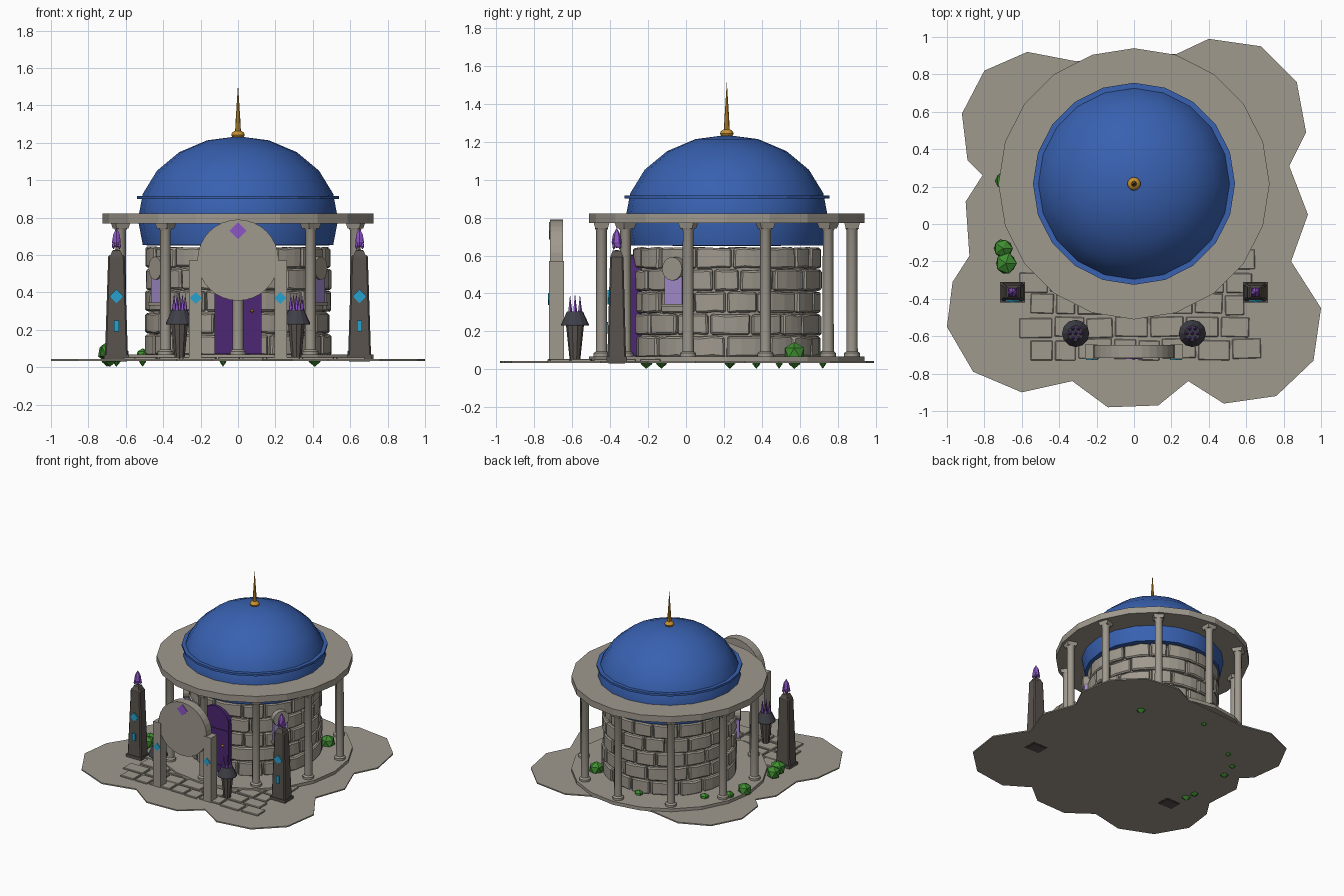
import bpy, bmesh, random
from math import sin, cos, pi, radians
from mathutils import Matrix, Vector

random.seed(4)
cube = bpy.data.objects.get("Cube")
if cube:
    bpy.data.objects.remove(cube)


def material(name, r, g, b):
    m = bpy.data.materials.new(name)
    m.use_nodes = True
    m.diffuse_color = (r, g, b, 1)
    m.node_tree.nodes["Principled BSDF"].inputs["Base Color"].default_value = (r, g, b, 1)
    return m


STONE = material("pale_stone", .35, .32, .27)
BLUE = material("dome_blue", .04, .12, .44)
LEAF = material("leaf_green", .05, .27, .03)
PLUM = material("door_plum", .07, .02, .17)
CRYSTAL = material("crystal_purple", .27, .09, .58)
CYAN = material("rune_cyan", .02, .36, .62)
DARK = material("dark_rock", .1, .085, .075)
SLATE = material("slate", .05, .05, .065)
GOLD = material("gold", .58, .28, .03)
LILAC = material("window_lilac", .38, .27, .62)

CX = Vector((0, .215, 0))  # middle of the round temple


def finish(bm, name, mat, matrix=None, smooth=False):
    if matrix:
        bm.transform(matrix)
    bmesh.ops.recalc_face_normals(bm, faces=bm.faces)
    me = bpy.data.meshes.new(name)
    bm.to_mesh(me)
    bm.free()
    me.materials.append(mat)
    ob = bpy.data.objects.new(name, me)
    bpy.context.collection.objects.link(ob)
    if smooth:
        bpy.ops.object.select_all(action='DESELECT')
        ob.select_set(True)
        bpy.context.view_layer.objects.active = ob
        bpy.ops.object.shade_smooth_by_angle(angle=radians(35))
    return ob


def lathe(name, profile, mat, loc=(0, 0, 0), sides=20, turn=0, smooth=False, rot=None):
    """Turn a profile of (radius, height) about z."""
    bm = bmesh.new()
    rings = []
    for r, z in profile:
        angles = [2 * pi * i / sides + pi / 2 + turn for i in range(sides)]
        rings.append([bm.verts.new((r * cos(a), r * sin(a), z)) for a in angles])
    for low, high in zip(rings, rings[1:]):
        for i in range(sides):
            j = (i + 1) % sides
            bm.faces.new((low[i], low[j], high[j], high[i]))
    bmesh.ops.remove_doubles(bm, verts=bm.verts, dist=1e-5)
    m = Matrix.Translation(loc)
    return finish(bm, name, mat, m @ rot if rot else m, smooth)


def drum(r, low, high):
    return [(0, low), (r, low), (r, high), (0, high)]


def box(name, loc, size, mat, turn=0, taper=1, bevel=0):
    bm = bmesh.new()
    bmesh.ops.create_cube(bm, size=1)
    for v in bm.verts:
        k = taper if v.co.z > 0 else 1
        v.co = Vector((v.co.x * size[0] * k, v.co.y * size[1] * k, v.co.z * size[2]))
    if bevel:
        bmesh.ops.bevel(bm, geom=bm.edges[:], offset=bevel, segments=1, affect='EDGES')
    return finish(bm, name, mat, Matrix.Translation(loc) @ Matrix.Rotation(turn, 4, 'Z'))


def slab(name, outline, low, high, mat, matrix=None):
    """Extrude a flat outline upward from low to high."""
    bm = bmesh.new()
    face = bm.faces.new([bm.verts.new((x, y, low)) for x, y in outline])
    up = bmesh.ops.extrude_face_region(bm, geom=[face])["geom"]
    for v in up:
        if isinstance(v, bmesh.types.BMVert):
            v.co.z = high
    return finish(bm, name, mat, matrix)


UPRIGHT = Matrix.Rotation(pi / 2, 4, 'X')  # lays a flat shape to face the front


def diamond(name, x, y, z, r, mat):
    lathe(name, drum(r, -.004, .004), mat, (x, y, z), 4, rot=UPRIGHT)


# Scalloped ground plate
ground = [(-.57, .92), (-.8, .82), (-.92, .59), (-.89, .34), (-.81, .26), (-.9, .12), (-.88, -.17),
          (-.97, -.31), (-1, -.55), (-.86, -.79), (-.6, -.9), (-.33, -.84), (-.14, -.98), (.13, -.97),
          (.29, -.84), (.48, -.96), (.76, -.92), (.96, -.73), (1, -.45), (.84, -.2), (.93, .05),
          (.83, .31), (.92, .49), (.87, .76), (.68, .95), (.4, .99), (.23, .91), (-.31, .87)]
slab("ground", ground, .034, .044, STONE)

# Paving rows in front of the temple
for row in range(5):
    y = -.67 + row * .12
    x = -.56 - .06 * (row % 2)
    while x < .56:
        w = random.uniform(.11, .2)
        box("paving_stone", (x + w / 2, y + random.uniform(-.008, .008), .046),
            (w - .014, .106, .018), STONE, random.uniform(-.04, .04), bevel=.004)
        x += w

# Temple floor, roof ring and columns
lathe("temple_floor", drum(.725, .04, .068), STONE, CX)
lathe("roof_ring", drum(.725, .77, .822), STONE, CX)
column = [(0, .06), (.042, .06), (.042, .085), (.03, .095), (.028, .73), (.036, .745), (0, .745)]
for i in range(10):
    a = 2 * pi * i / 10 + pi / 2
    at = CX + Vector((.66 * cos(a), .66 * sin(a), 0))
    lathe("column", column, STONE, at, 12, smooth=True)
    box("column_capital", at + Vector((0, 0, .757)), (.066, .066, .03), STONE, a, 1.25)

# Round wall of irregular curved blocks
lathe("wall_core", drum(.472, .06, .64), STONE, CX)


def wall_block(a0, a1, z0, z1, r):
    bm = bmesh.new()
    bmesh.ops.create_cube(bm, size=1)
    along = [e for e in bm.edges if abs(e.verts[0].co.x - e.verts[1].co.x) > .5]
    bmesh.ops.subdivide_edges(bm, edges=along, cuts=2, use_grid_fill=True)
    for v in bm.verts:
        a = a0 + (v.co.x + .5) * (a1 - a0) + random.uniform(-.008, .008)
        z = z0 + (v.co.z + .5) * (z1 - z0) + random.uniform(-.005, .005)
        rad = r if v.co.y > 0 else .45
        v.co = (rad * cos(a), rad * sin(a), z)
    ob = finish(bm, "wall_block", STONE, Matrix.Translation(CX))
    bev = ob.modifiers.new("worn_edges", 'BEVEL')
    bev.width, bev.segments, bev.angle_limit = .009, 1, radians(40)
    bev.limit_method = 'ANGLE'


for row in range(5):
    cuts = [2 * pi * (i + .5 * (row % 2) + random.uniform(-.2, .2)) / 16 for i in range(16)]
    cuts.append(cuts[0] + 2 * pi)
    for a0, a1 in zip(cuts, cuts[1:]):
        z = .065 + row * .117
        wall_block(a0 + .012, a1 - .012, z, z + .108, random.uniform(.488, .503))

# Dome with its band and finial
arc = [pi * i / 10 for i in range(7)]
dome = [(.535 * sin(t), .79 + .445 * cos(t)) for t in arc] + [(0, .65)]
lathe("dome", dome, BLUE, CX, smooth=True)
lathe("dome_band", drum(.54, .9, .917), BLUE, CX)
knob = [(.036 * sin(pi * i / 6), 1.243 - .024 * cos(pi * i / 6)) for i in range(7)]
lathe("finial_knob", knob, GOLD, CX, 12, smooth=True)
lathe("finial_spire", [(0, 1.25), (.016, 1.25), (.012, 1.33), (0, 1.515)], GOLD, CX, 8)

# Arched door
arch = [(-.125, .07), (.125, .07)] + [(.125 * cos(pi * i / 10), .48 + .125 * sin(pi * i / 10)) for i in range(11)]
slab("door", arch, .22, .3, PLUM, UPRIGHT)
for z in (.13, .42):
    box("door_band", (0, -.301, z), (.25, .008, .014), PLUM)
lathe("door_knob", [(0, -.012), (.011, 0), (0, .012)], GOLD, (.075, -.308, .3), 8)

# Windows either side of the door
for side in (-1, 1):
    a = radians(-33) if side > 0 else radians(213)
    out = Vector((cos(a), sin(a), 0))
    at = CX + out * .49
    face = Matrix.Rotation(a + pi / 2, 4, 'Z')
    box("window_pane", at + Vector((0, 0, .415)), (.11, .06, .15), LILAC, a + pi / 2)
    box("window_sill", at + Vector((0, 0, .337)), (.13, .08, .016), STONE, a + pi / 2)
    lathe("window_head", drum(.062, -.04, .04), STONE, at + Vector((0, 0, .53)), 16, rot=face @ UPRIGHT)

# Entrance gate
lathe("gate_disc", drum(.217, -.034, .034), STONE, (0, -.682, .573), 32, rot=UPRIGHT)
diamond("gate_gem", 0, -.717, .73, .046, CRYSTAL)
for side in (-1, 1):
    box("gate_post", (side * .228, -.682, .305), (.066, .078, .53), STONE)
    diamond("gate_rune", side * .225, -.722, .37, .032, CYAN)

    # Obelisk with runes and a crystal
    x, y = side * .65, -.365
    box("obelisk", (x, y, .315), (.125, .1, .57), DARK, taper=.7, bevel=.008)
    box("obelisk_foot", (x, y, .05), (.135, .108, .034), DARK)
    lathe("obelisk_tip", [(0, .58), (.05, .59), (.03, .625), (0, .63)], DARK, (x, y, 0), 4, pi / 4)
    diamond("obelisk_rune", x, y - .045, .38, .037, CYAN)
    box("obelisk_mark", (x, y - .05, .22), (.028, .01, .06), CYAN)
    lathe("obelisk_crystal", [(0, .64), (.02, .645), (.027, .67), (.02, .71), (0, .745)], CRYSTAL, (x, y, 0), 6)
    for i in range(4):
        t = pi / 4 + i * pi / 2
        lathe("crystal_shard", [(0, .63), (.01, .645), (0, .69)], CRYSTAL,
              (x + .022 * cos(t), y + .022 * sin(t), 0), 5)

    # Brazier filled with crystal spikes
    x, y = side * .312, -.585
    lathe("brazier_stand", [(0, .05), (.028, .05), (.048, .24), (0, .24)], DARK, (x, y, 0), 10)
    lathe("brazier_bowl", [(0, .23), (.073, .23), (.073, .238), (.042, .305), (0, .305)], SLATE, (x, y, 0), 12)
    for i in range(7):
        t, r = i * pi / 3, .03 if i else 0
        lathe("brazier_spike", [(0, .26), (.013, .27), (.011, .31), (0, .4 - .2 * r)], CRYSTAL,
              (x + r * cos(t), y + r * sin(t), 0), 5)

# Faceted bushes
bushes = [(-.7, -.13, .055), (-.685, -.21, .062), (-.69, .23, .055), (-.65, .37, .042),
          (-.51, .49, .036), (-.08, .72, .035), (.41, .57, .062)]
for x, y, r in bushes:
    bm = bmesh.new()
    bmesh.ops.create_icosphere(bm, subdivisions=1, radius=r)
    for v in bm.verts:
        v.co *= random.uniform(.92, 1.08)
    finish(bm, "bush", LEAF, Matrix.Translation((x, y, .04 + r * .75)))
    lathe("bush_root", [(0, .003), (r * .55, .03), (0, .05)], LEAF, (x, y, 0), 7)
